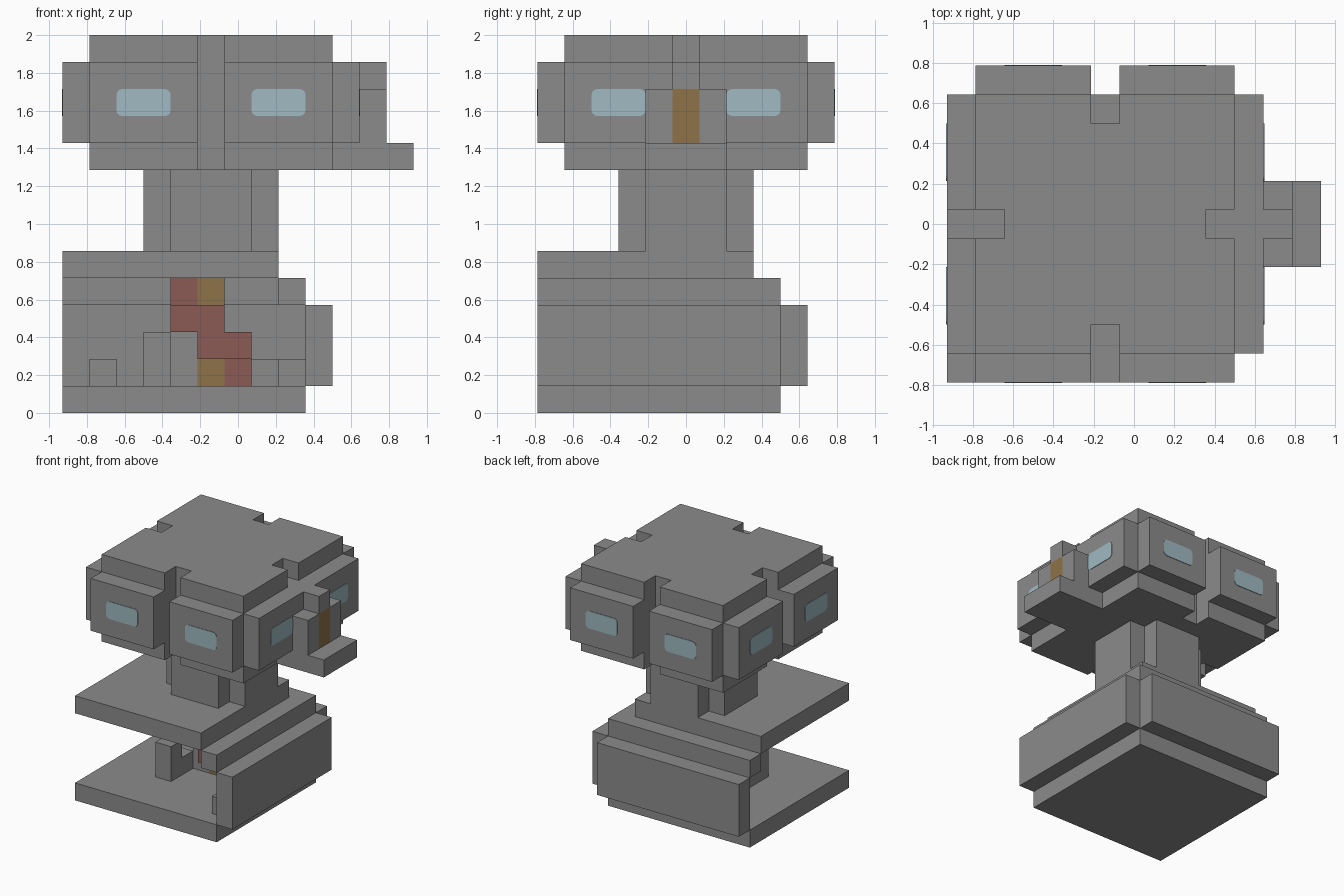
import bpy
import bmesh
from mathutils import Vector

cube = bpy.data.objects.get("Cube")
if cube:
    bpy.data.objects.remove(cube, do_unlink=True)

# Everything sits on a grid of small cells, seven to a unit
CELL = 1 / 7
ORIGIN = Vector((-6.5, -5.5, 0))


def material(name, red, green, blue):
    mat = bpy.data.materials.new(name)
    mat.use_nodes = True
    colour = (red, green, blue, 1)
    mat.diffuse_color = colour
    mat.node_tree.nodes["Principled BSDF"].inputs["Base Color"].default_value = colour
    return mat


grey = material("stone grey", 0.26, 0.26, 0.26)
glass = material("pale blue glass", 0.35, 0.49, 0.54)
amber = material("amber", 0.27, 0.17, 0.065)
red = material("dull red", 0.26, 0.105, 0.09)


def add_box(bm, x, y, z):
    """Add a box that spans the given cell ranges."""
    low, high = (Vector(ends) for ends in zip(x, y, z))
    verts = bmesh.ops.create_cube(bm, size=1)["verts"]
    for v in verts:
        offset = v.co + Vector((0.5, 0.5, 0.5))
        v.co = (low + offset * (high - low) + ORIGIN) * CELL


def finish(name, bm, mat):
    mesh = bpy.data.meshes.new(name)
    bm.to_mesh(mesh)
    bm.free()
    mesh.materials.append(mat)
    obj = bpy.data.objects.new(name, mesh)
    bpy.context.scene.collection.objects.link(obj)
    return obj


def part(name, mat, *boxes):
    bm = bmesh.new()
    for box in boxes:
        add_box(bm, *box)
    return finish(name, bm, mat)


def window(name, x, y, z, axis):
    """Thin plate whose four corners are rounded about the given axis."""
    bm = bmesh.new()
    add_box(bm, x, y, z)
    edges = [e for e in bm.edges
             if abs((e.verts[0].co - e.verts[1].co).normalized()[axis]) > 0.9]
    bmesh.ops.bevel(bm, geom=edges, offset=0.03, segments=3,
                    profile=0.5, affect='EDGES')
    return finish(name, bm, glass)


# Lower room: floor, two outer walls, stepped cornice and ceiling
part("floor", grey, ((0, 9), (0, 9), (0, 1)))
part("left_wall", grey, ((9, 10), (0, 9), (1, 4)))
part("back_wall", grey, ((0, 9), (9, 10), (1, 4)))
part("cornice", grey,
     ((8, 9), (0, 9), (4, 5)),
     ((0, 8), (8, 9), (4, 5)))
part("ceiling", grey, ((0, 8), (0, 8), (5, 6)))

# Furniture and coloured pieces inside the room
part("seat", grey,
     ((3, 4), (3, 4), (1, 3)),
     ((3, 4), (4, 5), (1, 2)),
     ((4, 5), (5, 6), (1, 3)))
part("small_blocks", grey,
     ((1, 2), (8, 9), (1, 2)),
     ((7, 8), (8, 9), (1, 2)),
     ((8, 9), (1, 2), (1, 2)))
part("red_steps", red,
     ((6, 7), (5, 6), (1, 2)),
     ((5, 7), (4, 5), (2, 3)),
     ((4, 6), (4, 5), (3, 4)),
     ((4, 5), (5, 6), (4, 5)))
part("amber_blocks", amber,
     ((5, 6), (5, 6), (1, 2)),
     ((5, 6), (5, 6), (4, 5)))

# Neck with notched corners
part("neck", grey,
     ((3, 8), (4, 7), (6, 9)),
     ((4, 7), (3, 8), (6, 9)))

# Head: a core plus four corner blocks, leaving a notch in each side
halves = ((1, 5), (6, 10))
part("head", grey,
     ((2, 9), (2, 9), (9, 14)),
     *[(x, y, (9, 14)) for x in halves for y in halves])

# Raised panels with a window on every side of the head
for number, span in enumerate(halves):
    pane = (span[0] + 1, span[1] - 1)
    for side, start in (("front", 0), ("back", 10)):
        face = (-0.03, 0.01) if start == 0 else (10.99, 11.03)
        label = f"{side}_{number + 1}"
        part("panel_" + label, grey, (span, (start, start + 1), (10, 13)))
        window("window_" + label, pane, face, (11, 12), 1)
    for side, start in (("right", 0), ("left", 10)):
        face = (-0.03, 0.01) if start == 0 else (10.99, 11.03)
        label = f"{side}_{number + 1}"
        part("panel_" + label, grey, ((start, start + 1), span, (10, 13)))
        window("window_" + label, face, pane, (11, 12), 0)

# Doorway with its landing
part("landing", grey, ((9, 13), (4, 7), (9, 10)))
part("door_jambs", grey,
     ((11, 12), (4, 5), (10, 12)),
     ((11, 12), (6, 7), (10, 12)))
part("lintel", grey, ((9, 12), (5, 6), (12, 13)))
part("door", amber, ((11, 12), (5, 6), (10, 12)))
